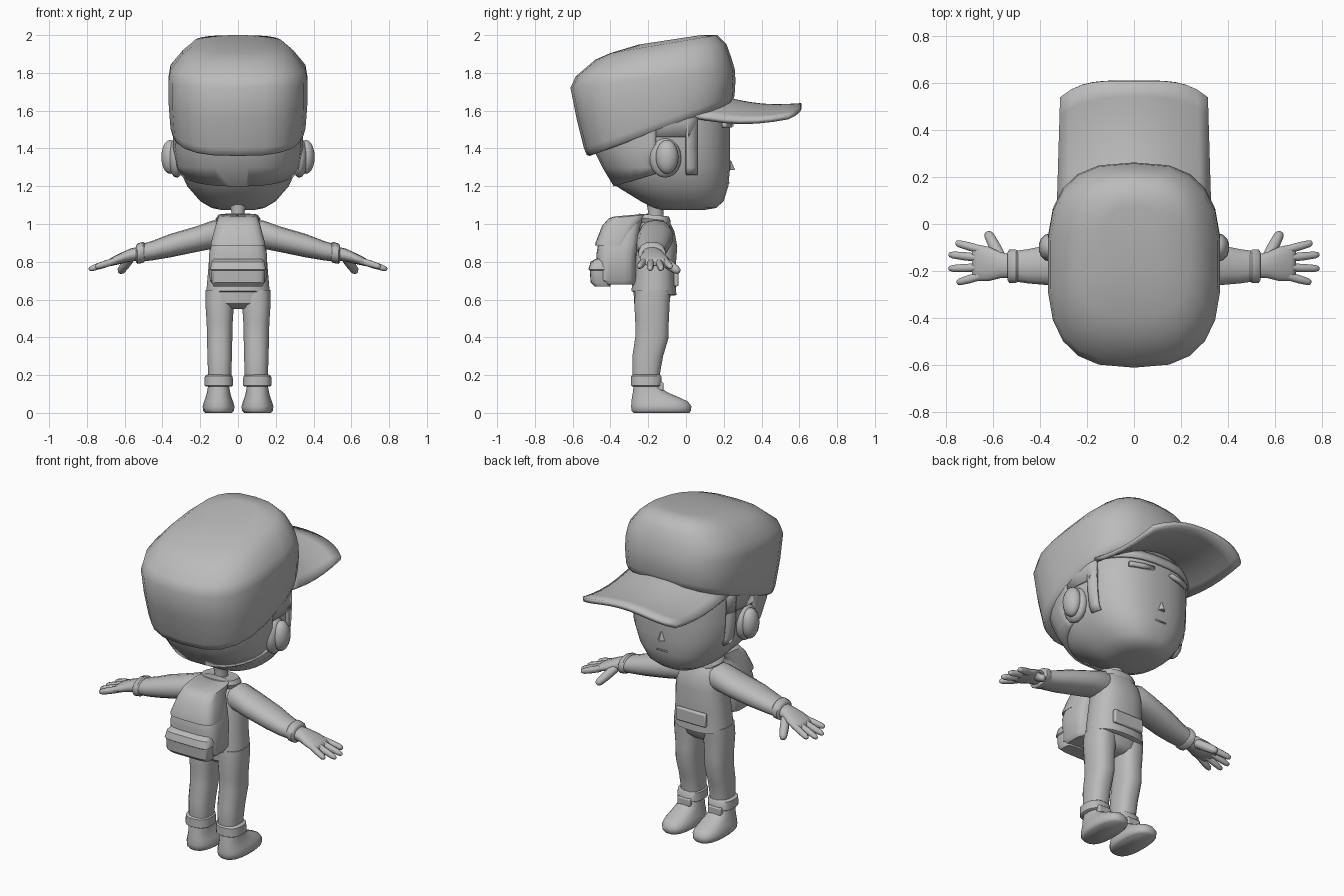
import bpy
import bmesh
from math import sin, cos, pi, radians
from mathutils import Vector

cube = bpy.data.objects.get("Cube")
if cube:
    bpy.data.objects.remove(cube, do_unlink=True)

grey = bpy.data.materials.new("plain_grey")
grey.use_nodes = True
grey.diffuse_color = (0.5, 0.5, 0.5, 1)
grey.node_tree.nodes["Principled BSDF"].inputs["Base Color"].default_value = (0.5, 0.5, 0.5, 1)


def finish(name, bm, mirror=False, angle=45, bevel=0, thick=0):
    """Turn a bmesh into a shaded object, mirrored across x when asked."""
    bmesh.ops.recalc_face_normals(bm, faces=bm.faces)
    mesh = bpy.data.meshes.new(name)
    bm.to_mesh(mesh)
    bm.free()
    mesh.materials.append(grey)
    mesh.shade_smooth()
    mesh.set_sharp_from_angle(angle=radians(angle))
    obj = bpy.data.objects.new(name, mesh)
    bpy.context.collection.objects.link(obj)
    if thick:
        mod = obj.modifiers.new("thickness", "SOLIDIFY")
        mod.thickness = thick
    if bevel:
        mod = obj.modifiers.new("rounding", "BEVEL")
        mod.width = bevel
        mod.segments = 2
    if mirror:
        obj.modifiers.new("mirror", "MIRROR")
    return obj


def skin(rings, caps=True):
    """Bridge equal rings of points into a closed tube."""
    bm = bmesh.new()
    loops = [[bm.verts.new(p) for p in ring] for ring in rings]
    n = len(loops[0])
    for a, b in zip(loops, loops[1:]):
        for i in range(n):
            j = (i + 1) % n
            bm.faces.new((a[i], a[j], b[j], b[i]))
    if caps:
        bm.faces.new(loops[0])
        bm.faces.new(loops[-1])
    return bm


def oval(sides, power):
    """Unit superellipse points."""
    pts = []
    for i in range(sides):
        t = 2 * pi * (i + 0.5) / sides
        c, s = cos(t), sin(t)
        pts.append((abs(c) ** (2 / power) * (1 if c > 0 else -1),
                    abs(s) ** (2 / power) * (1 if s > 0 else -1)))
    return pts


def stack(rings, cx=0, sides=20, power=2.5, grow=0):
    """Upright loft; ring = back z, half width, back y, front y, optional front z."""
    loops = []
    for z, hx, y0, y1, *front in rings:
        zf = front[0] if front else z
        loops.append([(cx + (hx + grow) * u, (y0 + y1) / 2 + ((y1 - y0) / 2 + grow) * v,
                       z + (zf - z) * (v + 1) / 2) for u, v in oval(sides, power)])
    return skin(loops)


def sideways(rings, sides=14, power=2.2):
    """Loft along x; ring = x, centre y, centre z, y radius, z radius."""
    return skin([[(x, y + ry * u, z + rz * v) for u, v in oval(sides, power)]
                 for x, y, z, ry, rz in rings])


def finger(name, start, end, radius):
    a, b = Vector(start), Vector(end)
    turn = (b - a).to_track_quat("Z", "Y")
    rings = []
    for t, k in ((0, 1), (0.5, 1), (0.85, 0.85), (0.97, 0.55), (1, 0.2)):
        rings.append([a.lerp(b, t) + turn @ Vector((u, v, 0)) * radius * k
                      for u, v in oval(8, 2)])
    finish(name, skin(rings), mirror=True, angle=60)


def block(name, centre, size, bevel, mirror=False):
    bm = bmesh.new()
    bmesh.ops.create_cube(bm, size=1)
    for v in bm.verts:
        v.co = Vector(c + s * p for c, s, p in zip(centre, size, v.co))
    finish(name, bm, mirror, 40, bevel)


# Head
head_rings = [(1.075, .09, -.13, .1), (1.085, .14, -.17, .16), (1.12, .2, -.24, .2),
              (1.2, .27, -.37, .225), (1.3, .315, -.43, .235), (1.4, .33, -.48, .235),
              (1.55, .335, -.5, .235), (1.66, .32, -.48, .22)]
finish("head", stack(head_rings, sides=32), angle=60)


def patch(name, grow, x=(-1, 1), y=(-1, 1), z=(0, 3), slope=None, mirror=False):
    """Cut a raised piece out of an enlarged head skin."""
    bm = stack(head_rings, sides=32, grow=grow)
    planes = []
    for axis, (lo, hi) in enumerate((x, y, z)):
        n = Vector((0, 0, 0))
        n[axis] = 1
        planes += [(n * hi, n), (n * lo, -n)]
    if slope:
        planes.append(slope)
    for co, n in planes:
        bmesh.ops.bisect_plane(bm, geom=bm.verts[:] + bm.edges[:] + bm.faces[:],
                               plane_co=co, plane_no=n, clear_outer=True)
    finish(name, bm, mirror, thick=grow)


# Hair around the back, over the ears and down the temples
patch("back_hair", .014, y=(-1, -.16), z=(1.1, 1.6), slope=((0, -.38, 1.2), (0, .3, -1)))
patch("side_hair", .014, y=(-.17, .06), z=(1.46, 1.6))
patch("sideburns", .014, y=(0, .06), z=(1.26, 1.6))
patch("fringe", .014, y=(.05, 1), z=(1.57, 1.62))

# Face
patch("brows", .02, x=(.06, .21), y=(0, 1), z=(1.51, 1.535),
      slope=((.06, 0, 1.52), (-.15, 0, -1)), mirror=True)
patch("mouth", .005, x=(-.035, .035), y=(0, 1), z=(1.215, 1.222))
bm = bmesh.new()
bmesh.ops.create_cone(bm, cap_ends=True, segments=4, radius1=.025, radius2=.004, depth=.05)
for v in bm.verts:
    v.co = Vector((v.co.x * .9, .235 + v.co.y, 1.31 + v.co.z))
finish("nose", bm, angle=30)

# Ears: a flat base and a rounded lobe
for name, centre, size in (("ear_bases", (.325, -.11, 1.35), (.045, .085, .105)),
                           ("ears", (.36, -.1, 1.355), (.047, .06, .09))):
    bm = bmesh.new()
    bmesh.ops.create_uvsphere(bm, u_segments=14, v_segments=10, radius=1)
    for v in bm.verts:
        v.co = Vector(c + s * p for c, s, p in zip(centre, size, v.co))
    finish(name, bm, True, 60)

# Cap crown, tilted down at the back
crown = [(1.36, .335, -.51, .23, 1.63), (1.365, .35, -.525, .245, 1.645),
         (1.4, .36, -.54, .257, 1.68), (1.56, .37, -.58, .262, 1.76),
         (1.72, .37, -.612, .258, 1.82), (1.78, .36, -.585, .24, 1.88),
         (1.87, .295, -.48, .215, 1.95), (1.905, .24, -.4, .165, 2.0),
         (1.95, .12, -.25, .08, 2.0)]
finish("cap_crown", stack(crown, sides=22, power=2.8), angle=50)

# Cap brim, arched across its width
bm = bmesh.new()
across, along = 14, 6
grid = []
for i in range(across + 1):
    u = 2 * i / across - 1
    row = []
    for j in range(along + 1):
        v = j / along
        y = (.2 - .16 * u * u) * (1 - v) + (.61 - .07 * u ** 4) * v
        x = u * (.33 - .015 * v)
        z = 1.675 - .035 * v - .095 * u * u * (1 - .35 * v * v) - .02 * sin(pi * v)
        row.append(bm.verts.new((x, y, z)))
    grid.append(row)
for a, b in zip(grid, grid[1:]):
    for j in range(along):
        bm.faces.new((a[j], b[j], b[j + 1], a[j + 1]))
finish("cap_brim", bm, thick=.025)

# Neck, shirt and collar
finish("neck", stack([(.98, .045, -.21, -.11), (1.06, .035, -.2, -.12),
                      (1.12, .05, -.21, -.11)], power=2, sides=14))
finish("shirt", stack([(.64, .16, -.28, -.06, .62), (.645, .17, -.29, -.05, .625),
                       (.75, .16, -.28, -.055), (.88, .15, -.27, -.045),
                       (.96, .14, -.255, -.06), (1.01, .11, -.24, -.085),
                       (1.04, .06, -.22, -.1)]))
finish("collar", stack([(1.01, .11, -.25, -.085, .99), (1.035, .12, -.26, -.08, 1.015),
                        (1.055, .105, -.25, -.09, 1.04), (1.05, .05, -.21, -.115, 1.04)]))
block("front_pocket", (0, -.052, .71), (.2, .025, .08), .008)

# Backpack with lid and lower pocket
finish("backpack", stack([(.68, .135, -.45, -.27), (.7, .15, -.47, -.26), (.84, .155, -.475, -.26),
                          (.9, .14, -.465, -.25), (.99, .115, -.43, -.24),
                          (1.025, .1, -.4, -.22), (1.035, .08, -.36, -.22)], power=4), angle=35)
finish("backpack_lid", stack([(.885, .145, -.482, -.3), (.9, .144, -.48, -.3),
                              (.99, .12, -.445, -.25), (1.03, .105, -.41, -.2, 1.05),
                              (1.04, .09, -.38, -.2, 1.055)], power=4), angle=35)
finish("backpack_pocket", stack([(.67, .13, -.485, -.4), (.69, .14, -.505, -.4),
                                 (.755, .142, -.51, -.4), (.76, .148, -.517, -.4),
                                 (.8, .14, -.505, -.4), (.815, .125, -.48, -.4)], power=5), angle=35)

# Sleeves, cuffs and palms
finish("sleeves", sideways([(.06, -.16, .94, .07, .07), (.13, -.16, .945, .09, .075),
                            (.22, -.165, .92, .095, .068), (.36, -.175, .885, .088, .062),
                            (.45, -.18, .86, .075, .052), (.52, -.18, .845, .065, .045)]), True)
finish("sleeve_cuffs", sideways([(.495, -.18, .85, .066, .05), (.503, -.18, .85, .073, .056),
                                 (.532, -.18, .843, .072, .054), (.54, -.18, .841, .06, .044)]), True)
finish("palms", sideways([(.52, -.18, .845, .05, .036), (.57, -.175, .835, .057, .035),
                          (.62, -.17, .818, .075, .029), (.67, -.165, .8, .08, .022),
                          (.69, -.165, .793, .068, .014)]), True, 60)

# Fingers and thumb
for i, (base, tip_x, tip_y) in enumerate(((-.11, .76, -.08), (-.145, .79, -.13),
                                          (-.185, .79, -.19), (-.22, .755, -.25))):
    finger(f"fingers_{i + 1}", (.65, base, .805), (tip_x, tip_y, 1.04 - .355 * tip_x), .019)
finger("thumbs", (.57, -.14, .82), (.625, -.035, .745), .026)

# Trousers
finish("trouser_seat", stack([(.55, .08, -.24, -.12), (.58, .15, -.275, -.09),
                              (.66, .16, -.28, -.07)]))
finish("trouser_legs", stack([(.15, .06, -.28, -.14), (.22, .063, -.285, -.135),
                              (.3, .066, -.285, -.12), (.4, .068, -.27, -.09),
                              (.48, .07, -.27, -.09), (.58, .077, -.275, -.085),
                              (.65, .075, -.27, -.08)], cx=.097, sides=16), True)
finish("trouser_cuffs", stack([(.14, .07, -.285, -.135), (.145, .077, -.293, -.127),
                               (.195, .075, -.292, -.13), (.203, .062, -.283, -.138)],
                              cx=.102, sides=16), True)

# Shoes with a tab at the ankle
finish("shoes", stack([(0, .072, -.28, .02), (.012, .083, -.29, .028), (.035, .085, -.292, .03),
                       (.06, .078, -.29, .012), (.08, .07, -.288, -.03), (.105, .063, -.283, -.09),
                       (.13, .058, -.28, -.13), (.16, .055, -.275, -.14)],
                      cx=.103, sides=20), True, 60)
block("shoe_tabs", (.103, -.135, .14), (.085, .03, .045), .006, True)
